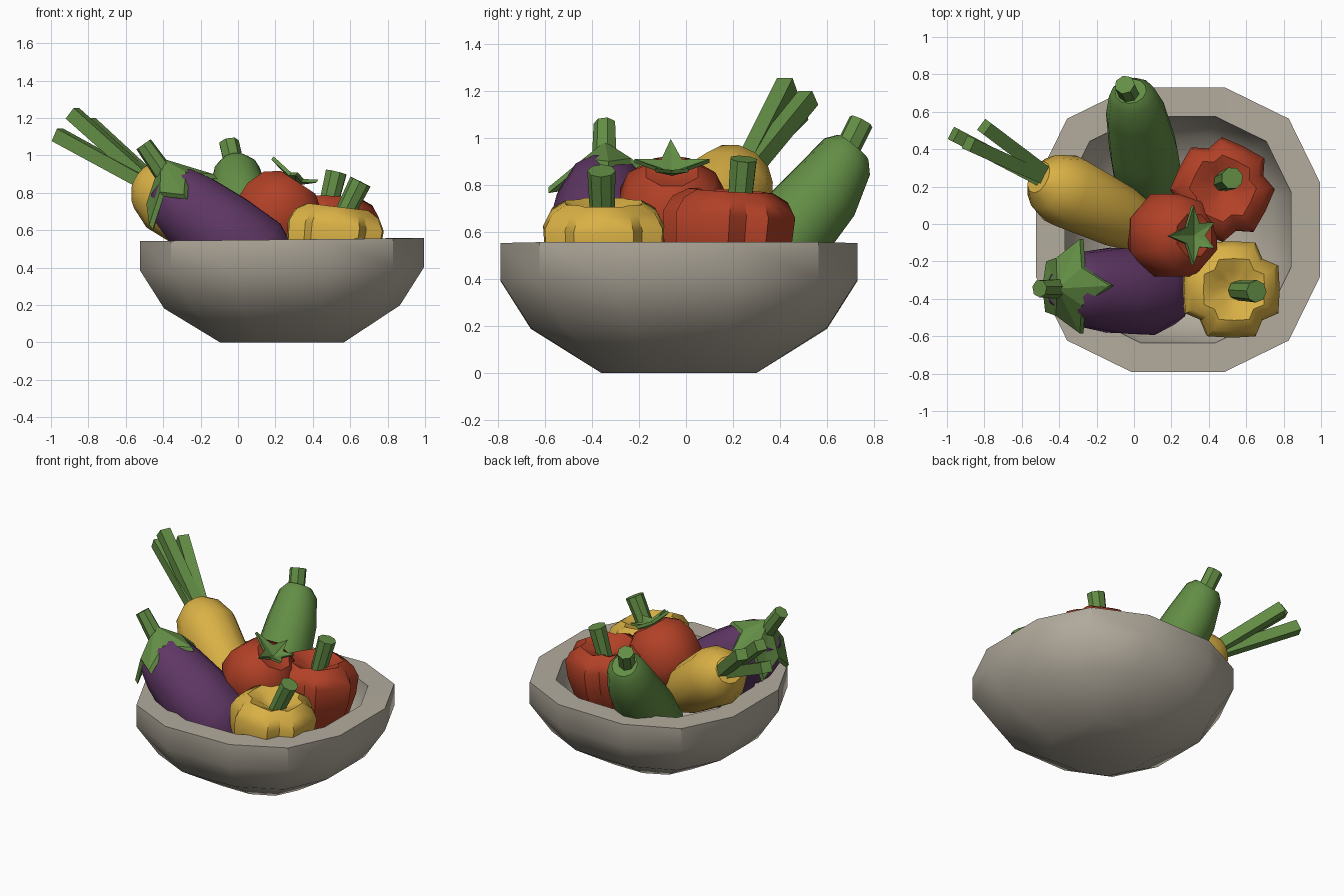
import bpy, bmesh, math
from mathutils import Vector

if "Cube" in bpy.data.objects:
    bpy.data.objects.remove(bpy.data.objects["Cube"])


def material(name, rgb):
    m = bpy.data.materials.new(name)
    m.diffuse_color = (*rgb, 1)
    m.use_nodes = True
    m.node_tree.nodes["Principled BSDF"].inputs["Base Color"].default_value = m.diffuse_color
    return m


STONE = material("warm grey", (0.45, 0.41, 0.34))
YELLOW = material("yellow", (0.70, 0.44, 0.06))
RED = material("red", (0.44, 0.052, 0.02))
PURPLE = material("purple", (0.115, 0.038, 0.13))
GREEN = material("green", (0.125, 0.27, 0.06))


def finish(name, bm, mat, smooth=40):
    bmesh.ops.recalc_face_normals(bm, faces=bm.faces[:])
    me = bpy.data.meshes.new(name)
    bm.to_mesh(me)
    bm.free()
    me.materials.append(mat)
    ob = bpy.data.objects.new(name, me)
    bpy.context.collection.objects.link(ob)
    bpy.context.view_layer.objects.active = ob
    ob.select_set(True)
    if smooth:
        bpy.ops.object.shade_smooth_by_angle(angle=math.radians(smooth))
    ob.select_set(False)
    return ob


def circle(n, offset=0.0):
    return [(math.cos(2 * math.pi * (i + offset) / n), math.sin(2 * math.pi * (i + offset) / n))
            for i in range(n)]


def loft(name, rings, section, mat, smooth=40):
    """Skin a section along (centre, radius) rings, square to the end-to-end axis."""
    bm = bmesh.new()
    axis = Vector(rings[0][0]) - Vector(rings[-1][0])
    q = axis.to_track_quat('Z', 'Y')
    loops = [[bm.verts.new(Vector(c) + q @ Vector((u * r, v * r, 0))) for u, v in section]
             for c, r in rings]
    n = len(section)
    for a, b in zip(loops, loops[1:]):
        for i in range(n):
            bm.faces.new((a[i], a[(i + 1) % n], b[(i + 1) % n], b[i]))
    bm.faces.new(loops[0])
    bm.faces.new(loops[-1])
    return finish(name, bm, mat, smooth)


def turned(name, top, axis, profile, section, mat, smooth=40):
    """Loft along a straight axis; profile is (distance below top, radius)."""
    a = Vector(axis).normalized()
    return loft(name, [(Vector(top) - a * d, r) for d, r in profile], section, mat, smooth)


def calyx(name, apex, tips, lift, inner, thick):
    """Leaf star: tips around an apex, with raised notches between them."""
    apex, tips = Vector(apex), [Vector(t) for t in tips]
    lift = Vector(lift)
    ring = []
    for i, t in enumerate(tips):
        mid = (t + tips[(i + 1) % len(tips)]) / 2
        ring += [t, apex.lerp(mid, inner) + lift]
    bm = bmesh.new()
    top = [bm.verts.new(p) for p in ring]
    low = [bm.verts.new(p - Vector(thick)) for p in ring]
    c, d = bm.verts.new(apex), bm.verts.new(apex - Vector(thick))
    for i in range(len(ring)):
        j = (i + 1) % len(ring)
        bm.faces.new((c, top[i], top[j]))
        bm.faces.new((d, low[j], low[i]))
        bm.faces.new((top[i], low[i], low[j], top[j]))
    finish(name, bm, GREEN, 0)


# Bowl: twelve-sided, thick shell, profile of (z, radius)
bowl_profile = [(0.12, 0.30), (0.25, 0.50), (0.42, 0.60), (0.55, 0.605),
                (0.55, 0.76), (0.395, 0.76), (0.19, 0.63), (0.0, 0.33)]
corners = [(1, 0.33), (0.78, 0.78), (0.33, 1)]
bowl_section = corners + [(-x, y) for x, y in corners[::-1]]
bowl_section += [(-x, -y) for x, y in bowl_section]
bm = bmesh.new()
loops = [[bm.verts.new((0.235 + x * r, -0.03 + y * r, z + 0.008 * x * (z > 0.1)))
          for x, y in bowl_section] for z, r in bowl_profile]
for a, b in zip(loops, loops[1:]):
    for i in range(12):
        bm.faces.new((a[i], a[(i + 1) % 12], b[(i + 1) % 12], b[i]))
bm.faces.new(loops[0])
bm.faces.new(loops[-1])
finish("bowl", bm, STONE, 35)

# Courgette at the back
loft("courgette", [((-0.018, 0.71, 0.96), 0.085), ((-0.01, 0.685, 0.92), 0.125),
                   ((0.01, 0.59, 0.77), 0.162), ((0.05, 0.40, 0.55), 0.185),
                   ((0.08, 0.22, 0.35), 0.185), ((0.10, 0.12, 0.24), 0.10)],
     circle(12, 0.5), GREEN)
loft("courgette_stem", [((-0.05, 0.745, 1.07), 0.055), ((-0.02, 0.68, 0.94), 0.055)],
     circle(7), GREEN)

# Yellow root with three stalks at the left
loft("yellow_root", [((-0.51, 0.25, 0.88), 0.09), ((-0.465, 0.225, 0.845), 0.155),
                     ((-0.37, 0.18, 0.775), 0.20), ((-0.10, 0.05, 0.58), 0.175),
                     ((0.10, -0.05, 0.43), 0.12), ((0.20, -0.10, 0.35), 0.05)],
     circle(12, 0.5), YELLOW)
for i, tip in enumerate([(-0.965, 0.48, 1.11), (-0.885, 0.43, 1.225), (-0.80, 0.52, 1.17)]):
    loft(f"root_stalk_{i + 1}", [(tip, 0.052), ((-0.47 + 0.015 * i, 0.22 + 0.015 * i, 0.84), 0.05)],
         circle(4, 0.5), GREEN, 0)

# Aubergine at the front left
loft("aubergine", [((-0.41, -0.345, 0.86), 0.09), ((-0.355, -0.345, 0.80), 0.17),
                   ((-0.26, -0.35, 0.72), 0.205), ((-0.10, -0.355, 0.59), 0.235),
                   ((0.08, -0.365, 0.46), 0.235), ((0.20, -0.37, 0.36), 0.17),
                   ((0.25, -0.37, 0.31), 0.08)], circle(12, 0.5), PURPLE)
loft("aubergine_stem", [((-0.505, -0.345, 1.06), 0.048), ((-0.40, -0.345, 0.91), 0.055)],
     circle(7), GREEN)
calyx("aubergine_calyx", (-0.41, -0.345, 0.985),
      [(-0.13, -0.33, 0.90), (-0.29, -0.08, 0.79), (-0.47, -0.20, 0.63),
       (-0.475, -0.47, 0.63), (-0.29, -0.585, 0.79)], (-0.03, 0, 0.04), 0.8, (-0.02, 0, 0.025))

# Tomato in the middle, tipped to the right
turned("tomato", (0.31, -0.06, 0.84), (0.55, 0, 0.83),
       [(0, 0.05), (-0.02, 0.12), (0.035, 0.2), (0.13, 0.24), (0.26, 0.24), (0.37, 0.18),
        (0.42, 0.08)], circle(8, 0.5), RED, 50)
calyx("tomato_calyx", (0.32, -0.06, 0.855),
      [(0.19, -0.065, 0.995), (0.32, 0.10, 0.91), (0.43, 0.01, 0.87),
       (0.43, -0.13, 0.87), (0.32, -0.22, 0.91)], (0.0, 0, 0), 0.55, (0.012, 0, 0.016))

# Two four-lobed peppers
lobes = [(math.cos(math.radians(q + a)) * r, math.sin(math.radians(q + a)) * r)
         for q in (0, 90, 180, 270) for a, r in ((0, 1.0), (27, 1.09), (45, 0.90), (63, 1.09))]
pepper_profile = [(0.07, 0.03), (0.03, 0.10), (0, 0.165), (0.035, 0.225), (0.10, 0.258),
                  (0.22, 0.25), (0.38, 0.21), (0.48, 0.12)]
peppers = [("red_pepper", (0.475, 0.19, 0.775), (0.03, 0.06, 1), RED,
            (0.525, 0.245, 0.91), (0.47, 0.225, 0.68)),
           ("yellow_pepper", (0.535, -0.35, 0.725), (0.12, 0, 1), YELLOW,
            (0.655, -0.36, 0.86), (0.55, -0.355, 0.65))]
for name, top, axis, mat, tip, base in peppers:
    turned(name, top, axis, pepper_profile, lobes, mat)
    loft(name + "_stem", [(tip, 0.06), (base, 0.052)], circle(8), GREEN)
